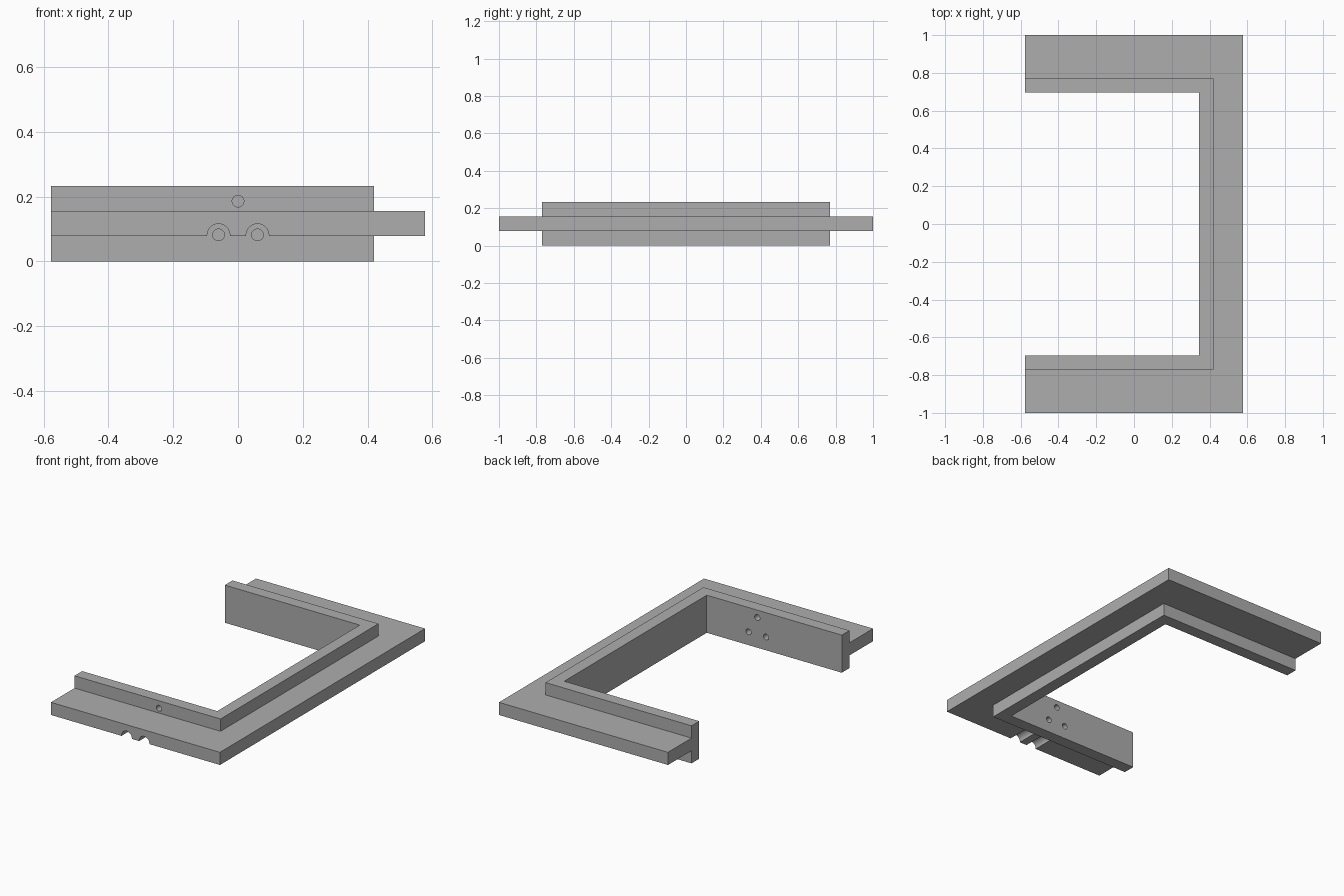
import bpy
import bmesh
import math
from mathutils import Matrix

cube = bpy.data.objects.get("Cube")
if cube:
    bpy.data.objects.remove(cube, do_unlink=True)

# Material
grey = bpy.data.materials.new("plain grey")
grey.use_nodes = True
colour = (0.42, 0.42, 0.42, 1)
grey.diffuse_color = colour
grey.node_tree.nodes["Principled BSDF"].inputs["Base Color"].default_value = colour

# Key dimensions
END = -0.577                      # open end of both arms
INNER = (0.345, 0.695)            # inner wall, x and y
WEB = (0.42, 0.77)                # outer face of the upright wall
FLANGE = (0.577, 1.0)             # outer edge of the flat rim
HEIGHT, RIM_LOW, RIM_TOP = 0.232, 0.078, 0.156


def add_object(name, bm):
    bmesh.ops.recalc_face_normals(bm, faces=bm.faces)
    mesh = bpy.data.meshes.new(name)
    bm.to_mesh(mesh)
    bm.free()
    mesh.materials.append(grey)
    obj = bpy.data.objects.new(name, mesh)
    bpy.context.collection.objects.link(obj)
    return obj


def cylinder_cutter(name, x, z, radius, y0, y1):
    bm = bmesh.new()
    place = Matrix.Translation((x, (y0 + y1) / 2, z)) @ Matrix.Rotation(math.pi / 2, 4, "X")
    bmesh.ops.create_cone(bm, cap_ends=True, segments=40, radius1=radius,
                          radius2=radius, depth=y1 - y0, matrix=place)
    obj = add_object(name, bm)
    obj.hide_render = True
    return obj


# T-shaped section swept round the three sides with mitred corners
section = [(INNER, 0), (WEB, 0), (WEB, RIM_LOW), (FLANGE, RIM_LOW),
           (FLANGE, RIM_TOP), (WEB, RIM_TOP), (WEB, HEIGHT), (INNER, HEIGHT)]
bm = bmesh.new()
rings = []
for at_corner, side in ((False, -1), (True, -1), (True, 1), (False, 1)):
    rings.append([bm.verts.new((x if at_corner else END, side * y, z))
                  for (x, y), z in section])
for a, b in zip(rings, rings[1:]):
    for i in range(len(section)):
        j = (i + 1) % len(section)
        bm.faces.new((a[i], a[j], b[j], b[i]))
bm.faces.new(rings[0])
bm.faces.new(rings[-1])
frame = add_object("flanged_frame", bm)

# Screw holes through the front wall and cable grooves under the front rim
cutters = [cylinder_cutter("upper_hole_cutter", 0, 0.186, 0.018, -0.85, -0.6)]
for side in (-1, 1):
    x = side * 0.06
    cutters.append(cylinder_cutter("groove_cutter", x, 0.081, 0.035, -1.1, -0.7695))
    cutters.append(cylinder_cutter("lower_hole_cutter", x, 0.082, 0.018, -0.85, -0.6))
for cutter in cutters:
    cut = frame.modifiers.new(cutter.name, "BOOLEAN")
    cut.operation = "DIFFERENCE"
    cut.solver = "EXACT"
    cut.object = cutter

# Bake the cuts and remove the cutters
graph = bpy.context.evaluated_depsgraph_get()
result = bpy.data.meshes.new_from_object(frame.evaluated_get(graph))
frame.modifiers.clear()
frame.data = result
for cutter in cutters:
    bpy.data.objects.remove(cutter, do_unlink=True)

# Smooth the bores while keeping the edges crisp
bpy.ops.object.select_all(action="DESELECT")
frame.select_set(True)
bpy.context.view_layer.objects.active = frame
bpy.ops.object.shade_smooth_by_angle(angle=math.radians(30))
